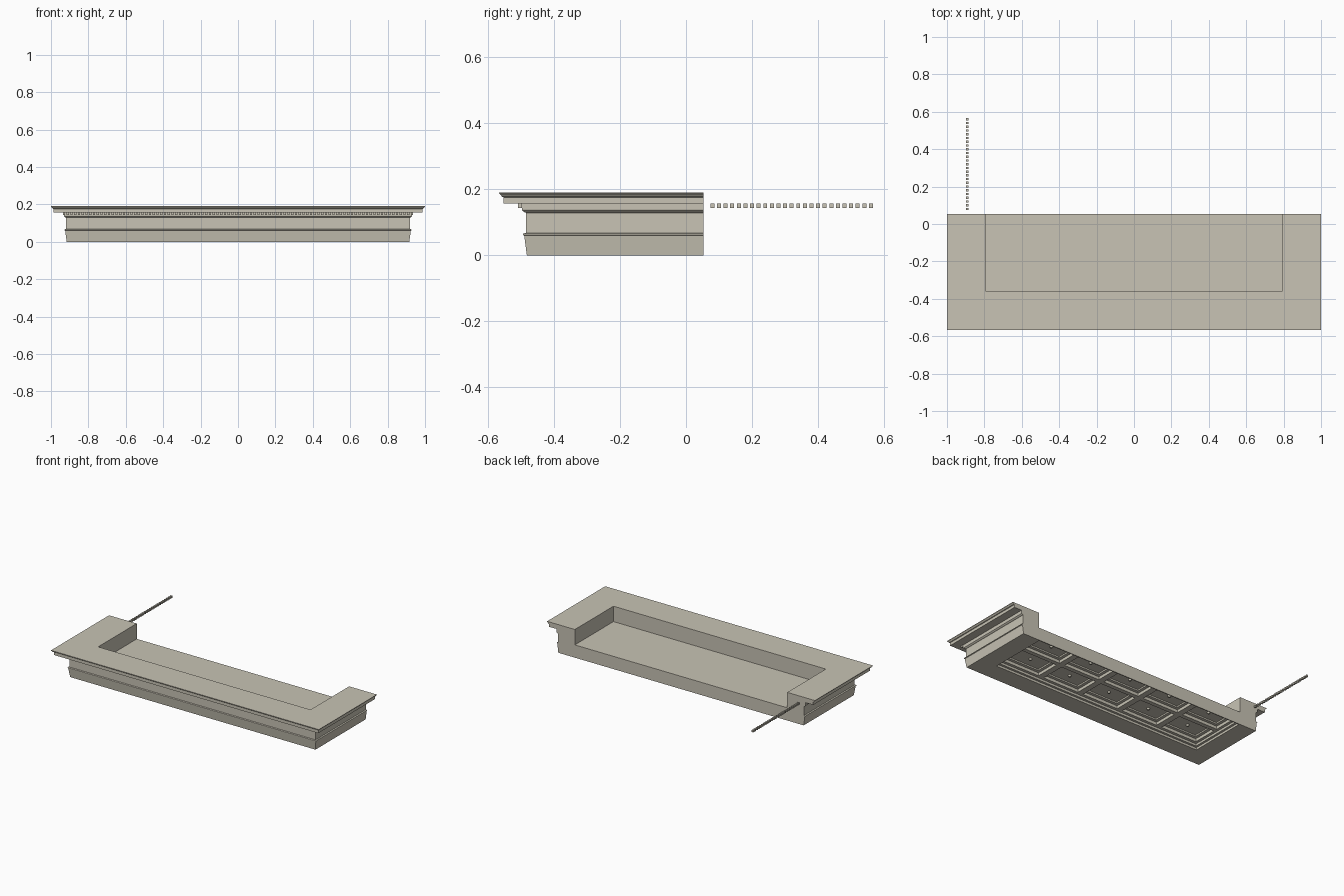
import bpy, bmesh
from mathutils import Matrix

if "Cube" in bpy.data.objects:
    bpy.data.objects.remove(bpy.data.objects["Cube"])

stone = bpy.data.materials.new("warm_stone")
stone.diffuse_color = (0.58, 0.55, 0.46, 1)
stone.use_nodes = True
stone.node_tree.nodes["Principled BSDF"].inputs["Base Color"].default_value = stone.diffuse_color

FRONT, BACK = -0.566, 0.053
INNER = 0.207                       # depth of the U-shaped frame from the cornice edge
IX, IY = 1 - INNER, FRONT + INNER   # inside faces of the frame


def finish(name, bm):
    bmesh.ops.recalc_face_normals(bm, faces=bm.faces)
    me = bpy.data.meshes.new(name)
    bm.to_mesh(me)
    bm.free()
    me.materials.append(stone)
    ob = bpy.data.objects.new(name, me)
    bpy.context.collection.objects.link(ob)
    return ob


def add_box(bm, x0, x1, y0, y1, z0, z1):
    m = Matrix.Translation(((x0 + x1) / 2, (y0 + y1) / 2, (z0 + z1) / 2))
    m = m @ Matrix.Diagonal((x1 - x0, y1 - y0, z1 - z0, 1))
    bmesh.ops.create_cube(bm, size=1, matrix=m)


def plate(name, z0, z1, holes):
    """Ceiling layer with rectangular holes (x0, x1, y0, y1)."""
    xs = sorted({-IX, IX} | {round(v, 5) for h in holes for v in h[:2]})
    ys = sorted({IY, BACK} | {round(v, 5) for h in holes for v in h[2:]})
    bm = bmesh.new()
    grid = [[bm.verts.new((x, y, z0)) for y in ys] for x in xs]
    for i in range(len(xs) - 1):
        for j in range(len(ys) - 1):
            cx, cy = (xs[i] + xs[i + 1]) / 2, (ys[j] + ys[j + 1]) / 2
            if not any(a < cx < b and c < cy < d for a, b, c, d in holes):
                bm.faces.new((grid[i][j], grid[i + 1][j], grid[i + 1][j + 1], grid[i][j + 1]))
    bmesh.ops.delete(bm, geom=[v for v in bm.verts if not v.link_faces], context='VERTS')
    res = bmesh.ops.extrude_face_region(bm, geom=bm.faces[:], use_keep_orig=True)
    for v in res['geom']:
        if isinstance(v, bmesh.types.BMVert):
            v.co.z = z1
    finish(name, bm)


# Entablature: moulded profile (inset from the cornice edge, height) mitred round three sides
profile = [(.084, 0), (.076, .060), (.072, .062), (.072, .066), (.081, .068), (.081, .129),
           (.076, .131), (.070, .136), (.069, .140), (.069, .157), (.013, .157), (.013, .176),
           (.008, .178), (.006, .182), (.001, .186), (0, .187), (0, .19), (INNER, .19), (INNER, 0)]
bm = bmesh.new()
rings = []
for o, z in profile:
    x, y = 1 - o, FRONT + o
    rings.append([bm.verts.new(p) for p in ((-x, BACK, z), (-x, y, z), (x, y, z), (x, BACK, z))])
for a, b in zip(rings, rings[1:] + rings[:1]):
    for k in range(3):
        bm.faces.new((a[k], a[k + 1], b[k + 1], b[k]))
bm.faces.new([r[0] for r in rings])
bm.faces.new([r[3] for r in rings])
finish("entablature_frame", bm)

# Front dentil course
bm = bmesh.new()
for i in range(94):
    x = -0.93 + i * 0.02
    add_box(bm, x - .006, x + .006, -0.509, -0.496, .143, .157)
finish("front_dentils", bm)

# Detached dentil row running behind the left side
bm = bmesh.new()
for i in range(25):
    y = 0.08 + i * 0.02
    add_box(bm, -.898, -.886, y - .006, y + .006, .143, .157)
finish("detached_dentils", bm)

# Coffered ceiling: stacked layers with shrinking openings
centres = [(c * 0.31, y) for c in range(-2, 3) for y in (-0.235, -0.038)]


def cells(hx, hy):
    return [(x - hx, x + hx, y - hy, y + hy) for x, y in centres]


edge = 0.047
plate("ceiling_rim", 0, .015, [(-.788, .788, -.353, edge)])
plate("ceiling_step", .015, .03, [(-.773, .773, -.338, edge)])
plate("coffer_beams", .03, .05, cells(.135, .084))
plate("coffer_steps", .05, .06, cells(.115, .064))
plate("ceiling_slab", .06, .086, [])

# Rosette in each coffer
bm = bmesh.new()
for x, y in centres:
    bmesh.ops.create_cone(bm, cap_ends=True, segments=12, radius1=.006, radius2=.011, depth=.012,
                          matrix=Matrix.Translation((x, y, .055)))
finish("coffer_rosettes", bm)
